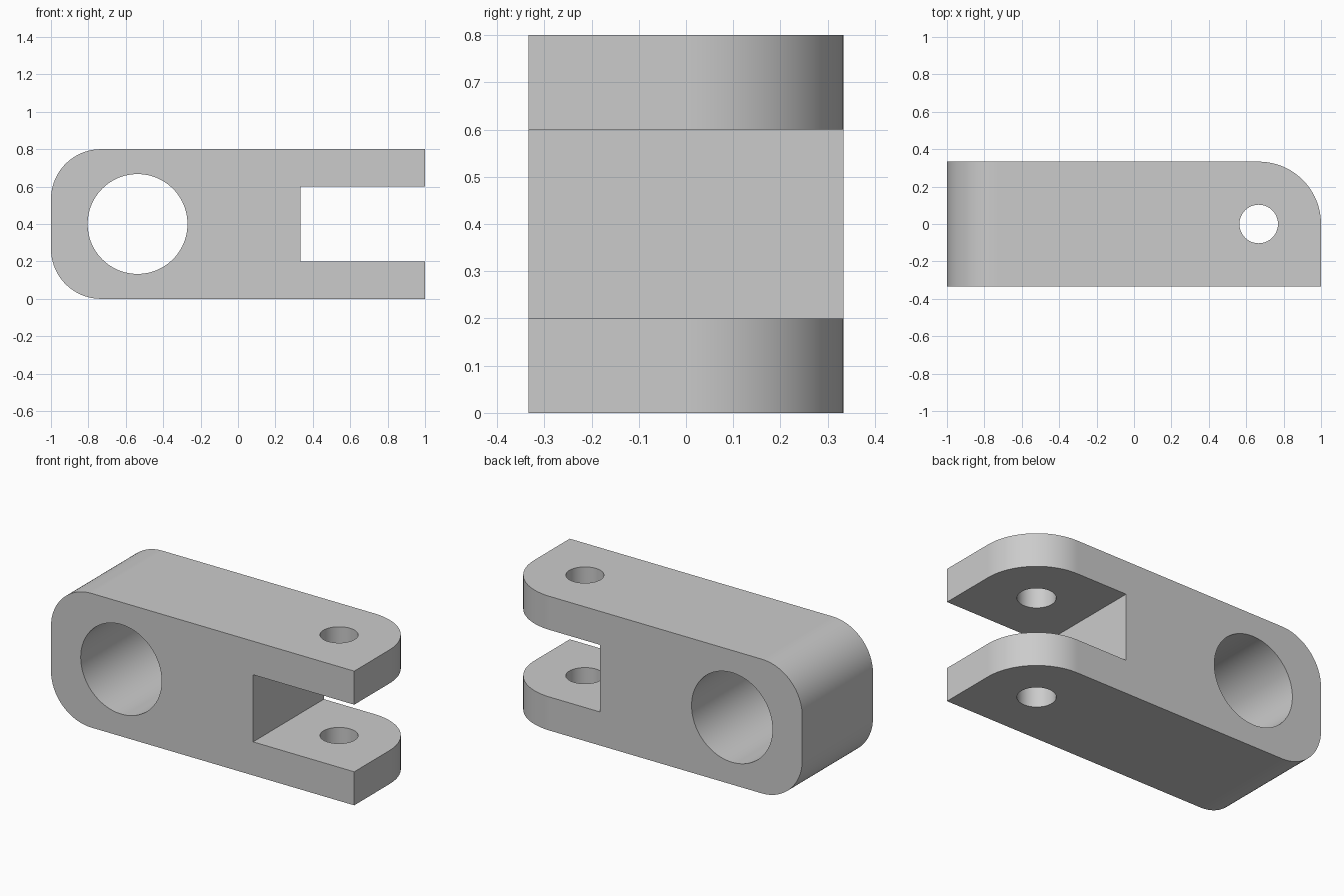
import bpy
import bmesh
import math
from mathutils import Vector

LENGTH, HEIGHT, DEPTH = 2.0, 0.8, 2 / 3
END, SIDE = LENGTH / 2, DEPTH / 2
SLOT_X, SLOT_LOW, SLOT_HIGH = 1 / 3, 0.2, 0.6

cube = bpy.data.objects.get("Cube")
if cube:
    bpy.data.objects.remove(cube, do_unlink=True)

grey = bpy.data.materials.new("light grey metal")
grey.use_nodes = True
colour = (0.6, 0.6, 0.6, 1)
grey.diffuse_color = colour
grey.node_tree.nodes["Principled BSDF"].inputs["Base Color"].default_value = colour


def add_object(name, bm):
    mesh = bpy.data.meshes.new(name)
    bm.to_mesh(mesh)
    bm.free()
    mesh.materials.append(grey)
    obj = bpy.data.objects.new(name, mesh)
    bpy.context.collection.objects.link(obj)
    return obj


def round_edges(bm, test, radius):
    edges = [e for e in bm.edges if all(test(v.co) for v in e.verts)]
    bmesh.ops.bevel(bm, geom=edges, offset=radius, offset_type='OFFSET',
                    segments=24, profile=0.5, affect='EDGES')


def bore(target, location, radius, rotation=(0, 0, 0)):
    bpy.ops.mesh.primitive_cylinder_add(vertices=96, radius=radius, depth=2,
                                        location=location, rotation=rotation)
    cutter = bpy.context.object
    cutter.name = "bore_cutter"
    cutter.hide_render = True
    cutter.data.materials.append(grey)
    mod = target.modifiers.new("bore", 'BOOLEAN')
    mod.operation = 'DIFFERENCE'
    mod.solver = 'EXACT'
    mod.object = cutter
    bpy.context.view_layer.objects.active = target
    bpy.ops.object.modifier_apply(modifier=mod.name)
    bpy.data.objects.remove(cutter, do_unlink=True)


# Slotted side profile, extruded through the depth
profile = [(-END, 0), (END, 0), (END, SLOT_LOW), (SLOT_X, SLOT_LOW),
           (SLOT_X, SLOT_HIGH), (END, SLOT_HIGH), (END, HEIGHT), (-END, HEIGHT)]
bm = bmesh.new()
face = bm.faces.new([bm.verts.new((x, -SIDE, z)) for x, z in profile])
out = bmesh.ops.extrude_face_region(bm, geom=[face])
moved = [g for g in out["geom"] if isinstance(g, bmesh.types.BMVert)]
bmesh.ops.translate(bm, verts=moved, vec=Vector((0, DEPTH, 0)))
bmesh.ops.recalc_face_normals(bm, faces=bm.faces)

# Rounded back corner on both fork arms
for low, high in ((0, SLOT_LOW), (SLOT_HIGH, HEIGHT)):
    round_edges(bm, lambda c: c.x > END - 0.001 and c.y > SIDE - 0.001
                and low - 0.001 < c.z < high + 0.001, SIDE)

# Rounded top and bottom of the closed end
for level in (0, HEIGHT):
    round_edges(bm, lambda c: c.x < -END + 0.001
                and abs(c.z - level) < 0.001, 0.267)
link = add_object("fork_link", bm)

# Large cross bore and the pin hole through both arms
bore(link, (-0.537, 0, HEIGHT / 2), 0.267, (math.pi / 2, 0, 0))
bore(link, (2 / 3, 0, HEIGHT / 2), 0.103)

# Smooth curves with crisp edges and flat faces
bpy.ops.object.select_all(action='DESELECT')
link.select_set(True)
bpy.context.view_layer.objects.active = link
bpy.ops.object.shade_smooth_by_angle(angle=math.radians(30))
weighted = link.modifiers.new("flat_face_normals", 'WEIGHTED_NORMAL')
weighted.keep_sharp = True
